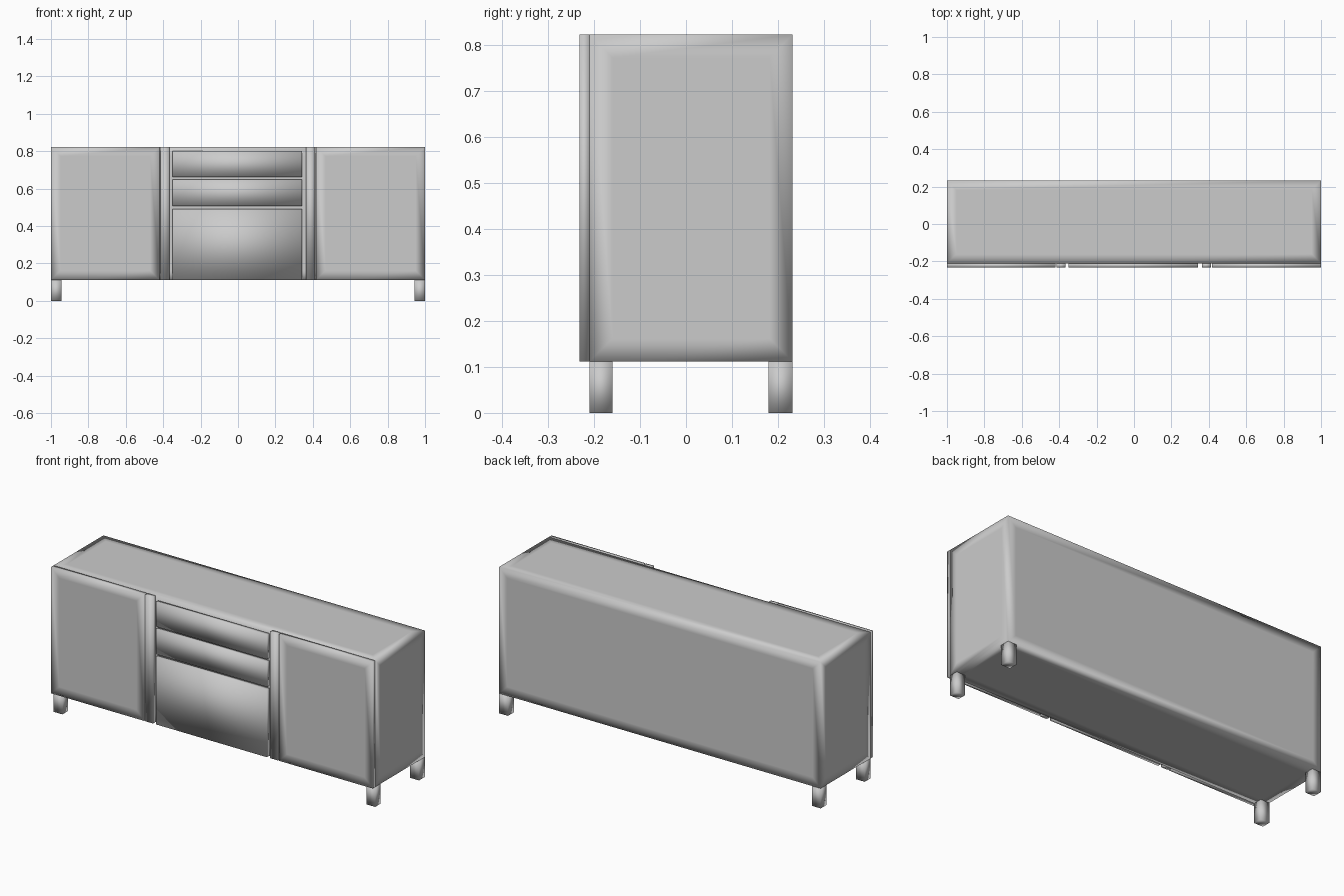
import bpy, bmesh
from mathutils import Vector

if "Cube" in bpy.data.objects:
    bpy.data.objects.remove(bpy.data.objects["Cube"])


def box(name, x, y, z, inset=0.0):
    """Softly shaded box spanning the given ranges, with optional support loops on its faces."""
    bm = bmesh.new()
    bmesh.ops.create_cube(bm, size=1)
    for v in bm.verts:
        v.co = Vector([r[0] + (c + 0.5) * (r[1] - r[0]) for c, r in zip(v.co, (x, y, z))])
    if inset:
        # only inset faces wide enough to carry the loop
        wide = [f for f in bm.faces if min(e.calc_length() for e in f.edges) > 3 * inset]
        bmesh.ops.inset_individual(bm, faces=wide, thickness=inset, use_even_offset=True)
    mesh = bpy.data.meshes.new(name)
    bm.to_mesh(mesh)
    bm.free()
    mesh.shade_smooth()
    obj = bpy.data.objects.new(name, mesh)
    bpy.context.collection.objects.link(obj)
    return obj


BASE, TOP = 0.112, 0.823
BACK, FRONT, FACE = 0.232, -0.21, -0.232

# Cabinet carcass
box("carcass", (-1, 1), (FRONT, BACK), (BASE, TOP), 0.05)

# Side doors, flush with the carcass
box("left_door", (-1, -0.42), (FACE, FRONT), (BASE, TOP), 0.05)
box("right_door", (0.417, 1), (FACE, FRONT), (BASE, TOP), 0.05)

# Upright strips beside the drawers
box("left_upright", (-0.415, -0.366), (FACE, FRONT), (BASE, TOP))
box("right_upright", (0.363, 0.411), (FACE, FRONT), (BASE, TOP))

# Two drawer fronts and the lower flap
for name, z in (("top_drawer", (0.662, 0.80)),
                ("middle_drawer", (0.507, 0.648)),
                ("lower_flap", (BASE, 0.492))):
    box(name, (-0.349, 0.342), (FACE, FRONT), z)

# Square legs in the four corners
for side, x in (("left", (-1, -0.945)), ("right", (0.945, 1))):
    box("front_leg_" + side, x, (-0.21, -0.16), (0, BASE))
    box("back_leg_" + side, x, (0.18, BACK), (0, BASE))
